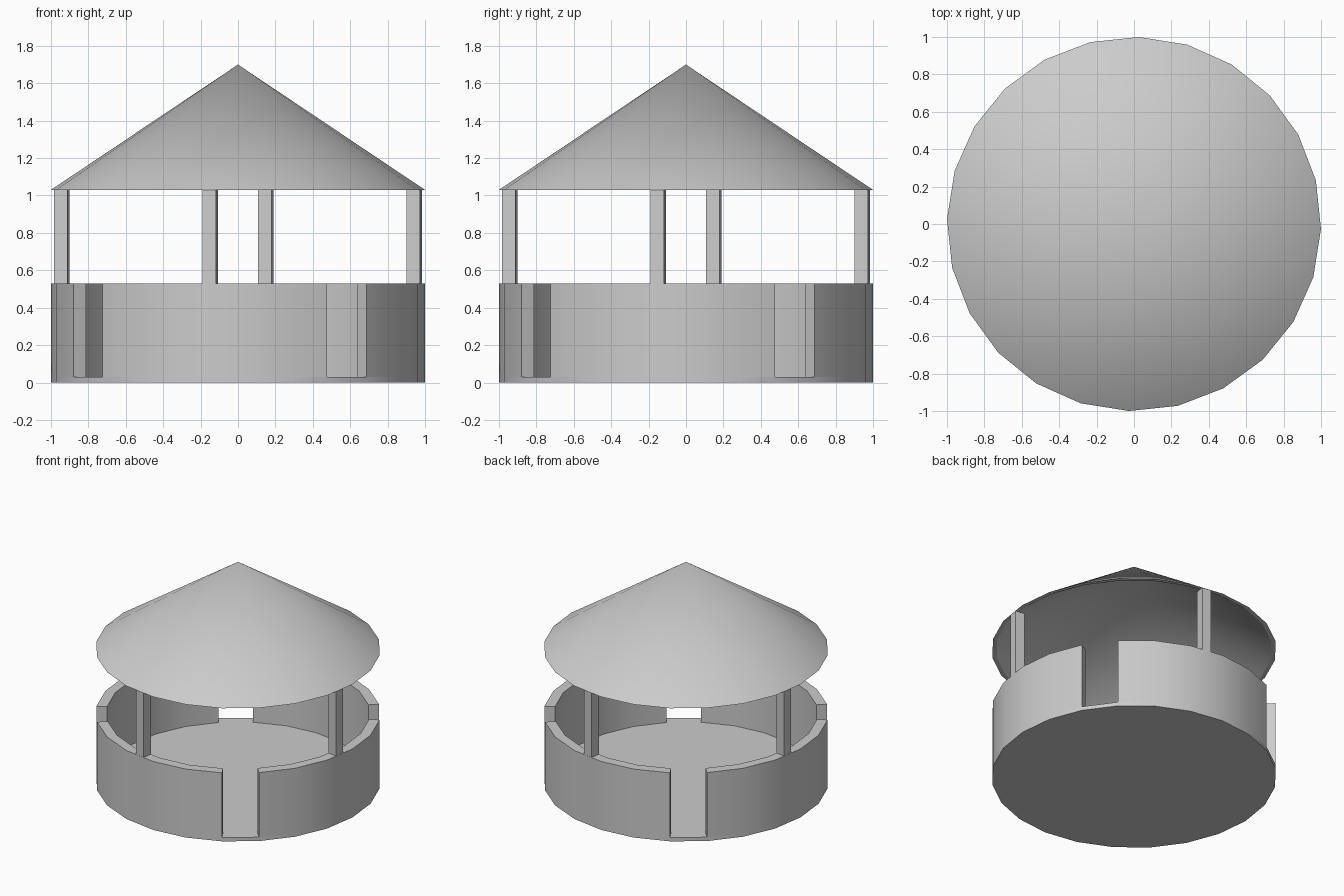
import bpy, bmesh
from math import cos, sin, radians
from mathutils import Matrix

if "Cube" in bpy.data.objects:
    bpy.data.objects.remove(bpy.data.objects["Cube"])

SIDES = 24
STEP = 360 / SIDES
OFFSET = -1.5          # turn of the polygon corners, degrees
OUTER, INNER = 1.0, 0.925
FLOOR_TOP, WALL_TOP, EAVES, PEAK = 0.03, 0.53, 1.03, 1.70

grey = bpy.data.materials.new("light grey")
grey.use_nodes = True
colour = (0.6, 0.6, 0.6, 1)
grey.diffuse_color = colour
grey.node_tree.nodes["Principled BSDF"].inputs["Base Color"].default_value = colour


def finish(name, bm):
    bmesh.ops.remove_doubles(bm, verts=bm.verts, dist=1e-5)
    bmesh.ops.recalc_face_normals(bm, faces=bm.faces)
    mesh = bpy.data.meshes.new(name)
    bm.to_mesh(mesh)
    bm.free()
    mesh.materials.append(grey)
    obj = bpy.data.objects.new(name, mesh)
    bpy.context.collection.objects.link(obj)
    bpy.ops.object.select_all(action="DESELECT")
    obj.select_set(True)
    bpy.context.view_layer.objects.active = obj
    bpy.ops.object.shade_smooth_by_angle(angle=radians(30))
    return obj


def lathe(name, profile, first=0, steps=SIDES):
    """Sweep a closed (radius, height) profile around z, capping open ends."""
    bm = bmesh.new()
    rows = []
    for i in range(first, first + steps + 1):
        a = radians(OFFSET + i * STEP)
        rows.append([bm.verts.new((r * cos(a), r * sin(a), z)) for r, z in profile])
    n = len(profile)
    for a, b in zip(rows, rows[1:]):
        for j in range(n):
            k = (j + 1) % n
            if profile[j][0] or profile[k][0]:
                bm.faces.new((a[j], b[j], b[k], a[k]))
    if steps < SIDES:
        bm.faces.new(rows[0])
        bm.faces.new(rows[-1])
    return finish(name, bm)


# Floor slab
lathe("floor", [(0, 0), (OUTER, 0), (OUTER, FLOOR_TOP), (0, FLOOR_TOP)])

# Four curved walls with a one-segment doorway between each, and a post on each
wall_profile = [(INNER, FLOOR_TOP), (OUTER, FLOOR_TOP), (OUTER, WALL_TOP), (INNER, WALL_TOP)]
for i, side in enumerate(("left", "back", "right", "front")):
    lathe(side + "_wall", wall_profile, first=6 * i - 3, steps=5)

    bm = bmesh.new()
    place = (Matrix.Rotation(radians(OFFSET - STEP / 2 + 90 * i), 4, "Z")
             @ Matrix.Translation((0.954, 0, (WALL_TOP + EAVES) / 2))
             @ Matrix.Diagonal((0.073, 0.073, EAVES - WALL_TOP, 1)))
    bmesh.ops.create_cube(bm, size=1, matrix=place)
    finish(side + "_post", bm)

# Hollow conical roof
lathe("roof", [(0, PEAK), (OUTER, EAVES), (OUTER - 0.03, EAVES), (0, PEAK - 0.02)])
